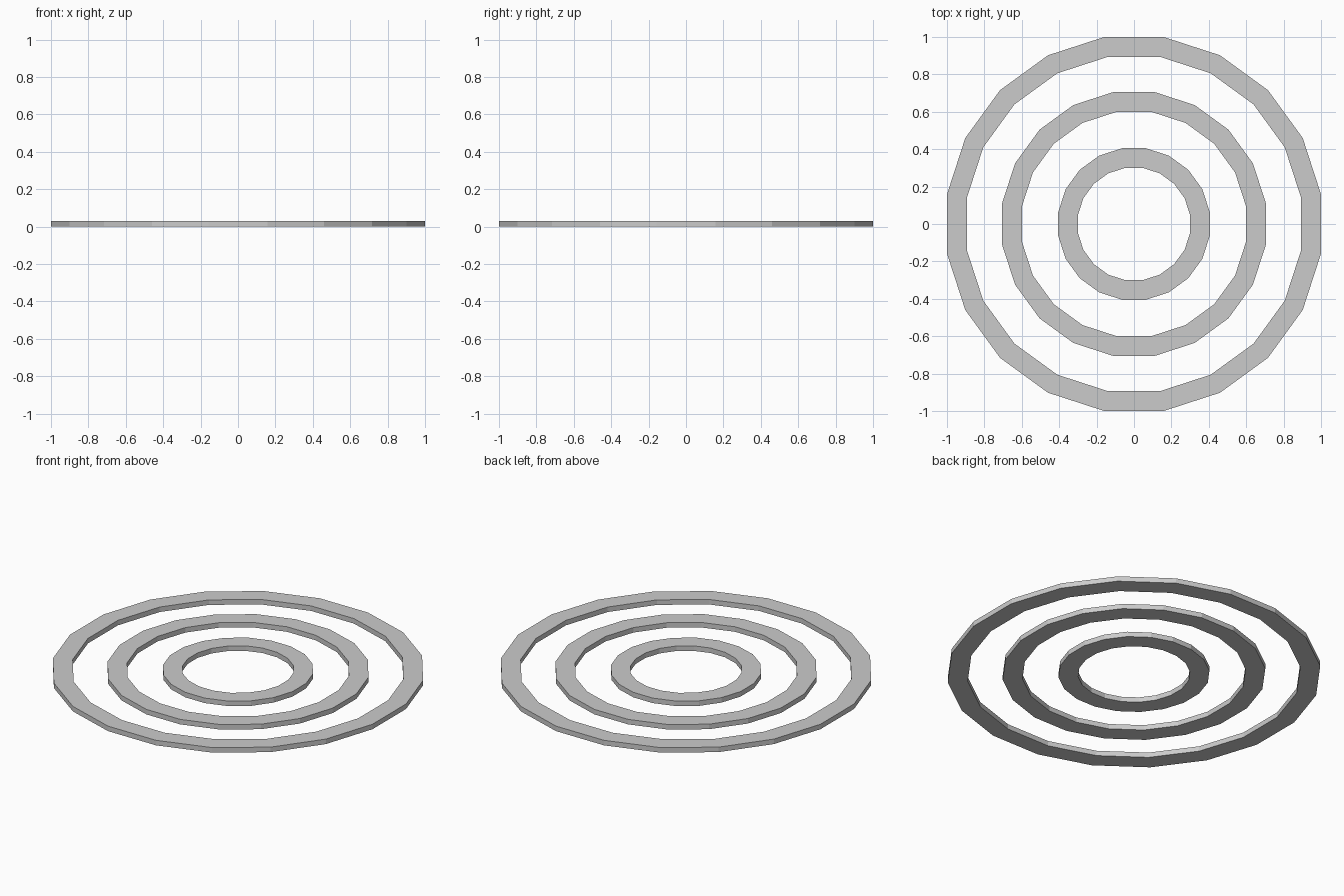
import bpy, bmesh, math

if "Cube" in bpy.data.objects:
    bpy.data.objects.remove(bpy.data.objects["Cube"])

SIDES = 20
HEIGHT = 0.03


def ring(name, outer, inner):
    """Flat faceted ring; outer and inner are flat-to-centre distances."""
    bm = bmesh.new()
    loops = []
    for flat, z in ((outer, 0), (outer, HEIGHT), (inner, HEIGHT), (inner, 0)):
        r = flat / math.cos(math.pi / SIDES)
        angles = [(i + 0.5) * math.tau / SIDES for i in range(SIDES)]
        loops.append([bm.verts.new((r * math.cos(a), r * math.sin(a), z)) for a in angles])
    # Skin the rectangular section all the way round
    for k in range(4):
        a, b = loops[k], loops[(k + 1) % 4]
        for i in range(SIDES):
            j = (i + 1) % SIDES
            bm.faces.new((a[i], a[j], b[j], b[i]))
    bmesh.ops.recalc_face_normals(bm, faces=bm.faces)
    mesh = bpy.data.meshes.new(name)
    bm.to_mesh(mesh)
    bm.free()
    obj = bpy.data.objects.new(name, mesh)
    bpy.context.collection.objects.link(obj)


# Three concentric rings
ring("outer_ring", 1.0, 0.893)
ring("middle_ring", 0.705, 0.599)
ring("inner_ring", 0.405, 0.30)
